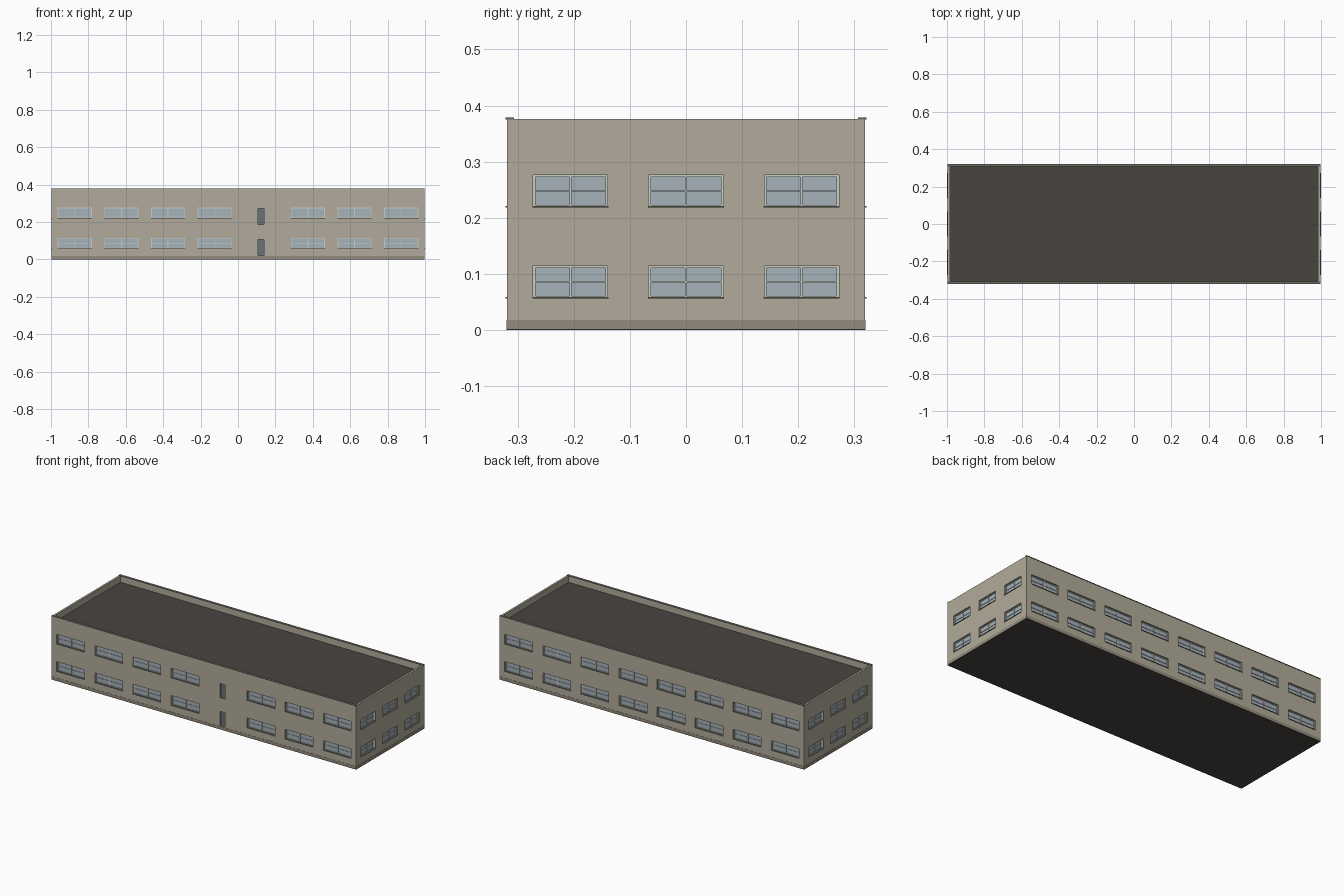
import bpy, bmesh, math
from mathutils import Matrix, Vector

if "Cube" in bpy.data.objects:
    bpy.data.objects.remove(bpy.data.objects["Cube"])

HX, HY, TOP, ROOF = 0.997, 0.319, 0.3765, 0.34   # half sizes and heights
DEPTH = 0.013                                    # window recess


def material(name, rgb):
    m = bpy.data.materials.new(name)
    m.diffuse_color = (*[(c / 255) ** 2.2 for c in rgb], 1)
    m.use_nodes = True
    m.node_tree.nodes["Principled BSDF"].inputs["Base Color"].default_value = m.diffuse_color
    return m


WALL = material("render_beige", (176, 170, 153))
PLINTH = material("plinth_brown", (146, 138, 124))
DARK = material("roof_dark", (74, 70, 66))
GLASS = material("glass_blue", (164, 177, 185))
FRAME = material("frame_light", (200, 203, 196))
SILL = material("sill_grey", (110, 108, 102))
DOOR = material("door_slate", (104, 114, 119))


def box(bm, lo, hi, mat=Matrix()):
    lo, hi = Vector(lo), Vector(hi)
    m = mat @ Matrix.Translation((lo + hi) / 2) @ Matrix.Diagonal((*(hi - lo), 1))
    bmesh.ops.create_cube(bm, size=1, matrix=m)


def finish(name, bm, mat):
    me = bpy.data.meshes.new(name)
    bm.to_mesh(me)
    bm.free()
    ob = bpy.data.objects.new(name, me)
    bpy.context.collection.objects.link(ob)
    me.materials.append(mat)
    return ob


parts = {k: bmesh.new() for k in ("cutter", "glass", "frame", "sill", "door")}


# Each facade is drawn facing -y, outer face at y = 0, then turned into place
def window(m, u, z, w, h=0.056):
    a, b, t = u - w / 2, u + w / 2, z + h
    f0, f1, e = DEPTH - 0.006, DEPTH, 0.004
    box(parts["cutter"], (a, -0.02, z), (b, DEPTH, t), m)
    box(parts["glass"], (a, DEPTH - 0.002, z), (b, DEPTH + 0.002, t), m)
    fr = parts["frame"]
    for x0, x1 in ((a, a + e), (b - e, b), (u - e / 2, u + e / 2)):
        box(fr, (x0, f0, z), (x1, f1, t), m)
    for z0, z1 in ((z, z + 0.003), (t - 0.003, t), (z + h / 2 - 0.001, z + h / 2 + 0.001)):
        box(fr, (a, f0 + 0.001, z0), (b, f1, z1), m)
    box(parts["sill"], (a - 0.001, -0.003, z - 0.002), (b + 0.001, DEPTH - 0.006, z + 0.001), m)


def door(m, u, z, w=0.033, h=0.085):
    box(parts["cutter"], (u - w / 2, -0.02, z), (u + w / 2, DEPTH, z + h), m)
    box(parts["door"], (u - w / 2, DEPTH - 0.004, z), (u + w / 2, DEPTH + 0.002, z + h), m)


def facade(turn, dist):
    return Matrix.Rotation(math.radians(turn), 4, 'Z') @ Matrix.Translation((0, -dist, 0))


front, back = facade(0, HY), facade(180, HY)
for z in (0.058, 0.220):
    for i in range(8):
        u = (i - 3.5) * 0.2494
        if i != 4:
            window(front, u, z, 0.182)
        window(back, u, z, 0.182)
    for turn in (90, -90):
        for u in (-0.206, 0, 0.206):
            window(facade(turn, HX), u, z, 0.133)
for z in (0.021, 0.186):
    door(front, 0.123, z)

# Roof well inside the parapet
box(parts["cutter"], (-HX + 0.012, -HY + 0.012, ROOF - 0.004), (HX - 0.012, HY - 0.012, 0.45))
cutter = finish("opening_cutter", parts["cutter"], WALL)
cutter.hide_render = True
cutter.hide_viewport = True

# Walls with openings
bm = bmesh.new()
box(bm, (-HX, -HY, 0.002), (HX, HY, TOP))
walls = finish("walls", bm, WALL)
mod = walls.modifiers.new("openings", 'BOOLEAN')
mod.operation, mod.solver, mod.object = 'DIFFERENCE', 'EXACT', cutter

finish("window_glass", parts["glass"], GLASS)
finish("window_frames", parts["frame"], FRAME)
finish("window_sills", parts["sill"], SILL)
finish("doors", parts["door"], DOOR)

# Roof deck
bm = bmesh.new()
box(bm, (-HX + 0.011, -HY + 0.011, ROOF - 0.006), (HX - 0.011, HY - 0.011, ROOF))
finish("roof_deck", bm, DARK)

# Ground slab
bm = bmesh.new()
box(bm, (-HX - 0.001, -HY - 0.001, 0), (HX + 0.001, HY + 0.001, 0.002))
finish("ground_slab", bm, DARK)

# Plinth band, as four strips around the base
bm = bmesh.new()
for s in (-1, 1):
    box(bm, (-HX - 0.001, s * HY - 0.001, 0.002), (HX + 0.001, s * HY + 0.001, 0.018))
    box(bm, (s * HX - 0.001, -HY, 0.002), (s * HX + 0.001, HY, 0.018))
finish("plinth", bm, PLINTH)

# Coping along the two long parapets
bm = bmesh.new()
for s in (-1, 1):
    y = s * (HY - 0.005)
    box(bm, (-HX - 0.001, y - 0.0075, TOP - 0.001), (HX + 0.001, y + 0.0075, 0.3785))
finish("parapet_coping", bm, SILL)
